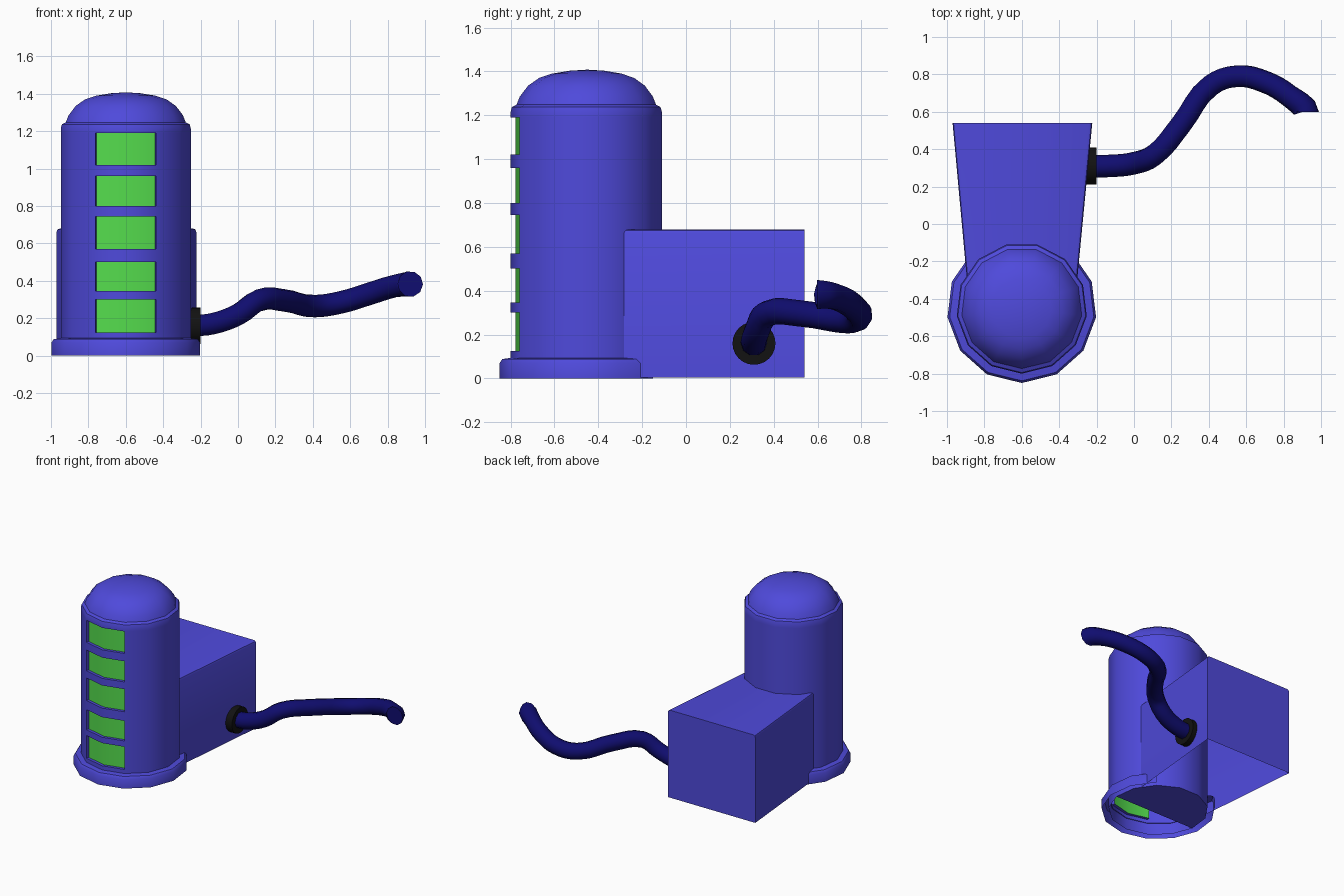
import bpy, bmesh, math
from mathutils import Vector, Matrix

cube = bpy.data.objects.get("Cube")
if cube:
    bpy.data.objects.remove(cube, do_unlink=True)

SIDES = 13
CENTRE = Vector((-0.6, -0.45, 0))


def material(name, rgb):
    m = bpy.data.materials.new(name)
    m.use_nodes = True
    m.diffuse_color = (*rgb, 1)
    bsdf = next(n for n in m.node_tree.nodes if n.type == 'BSDF_PRINCIPLED')
    bsdf.inputs["Base Color"].default_value = (*rgb, 1)
    return m


violet = material("violet_blue", (0.078, 0.068, 0.71))
green = material("bright_green", (0.09, 0.72, 0.075))
navy = material("navy", (0.005, 0.004, 0.16))
black = material("black", (0.006, 0.006, 0.006))


def finish(name, bm, mats, angle=40):
    mesh = bpy.data.meshes.new(name)
    bm.to_mesh(mesh)
    bm.free()
    obj = bpy.data.objects.new(name, mesh)
    bpy.context.collection.objects.link(obj)
    for m in mats:
        mesh.materials.append(m)
    bpy.ops.object.select_all(action='DESELECT')
    obj.select_set(True)
    bpy.context.view_layer.objects.active = obj
    bpy.ops.object.shade_smooth_by_angle(angle=math.radians(angle))
    return obj


def lathe(bm, profile, segments):
    """Turn (radius, z) points about the tower axis; column 0 starts at the front."""
    rings = []
    for r, z in profile:
        ring = []
        for i in range(SIDES):
            a = -math.pi / 2 + i * math.tau / SIDES
            ring.append(bm.verts.new(CENTRE + Vector((r * math.cos(a), r * math.sin(a), z))))
        rings.append(ring)
    columns = {}
    for i in segments:
        j = (i + 1) % SIDES
        columns[i] = [bm.faces.new((lo[i], lo[j], hi[j], hi[i]))
                      for lo, hi in zip(rings, rings[1:])]
    return rings, columns


# Tower with domed top; the two front columns carry the windows
windows = [(0.125, 0.30), (0.345, 0.50), (0.57, 0.745), (0.80, 0.96), (1.02, 1.19)]
heights = [0.005] + [z for w in windows for z in w] + [1.215]
dome = [(0.344, 1.237), (0.323, 1.248), (0.308, 1.285), (0.27, 1.335),
        (0.22, 1.37), (0.16, 1.39), (0.08, 1.403)]
bm = bmesh.new()
rings, columns = lathe(bm, [(0.35, z) for z in heights] + dome, range(SIDES))
tip = bm.verts.new(CENTRE + Vector((0, 0, 1.408)))
for i in range(SIDES):
    bm.faces.new((rings[-1][i], rings[-1][(i + 1) % SIDES], tip))
# Floor under the rear half only
bm.faces.new(list(reversed(rings[0][3:SIDES - 2])))
bm.normal_update()
for k in range(len(windows)):
    panes = [columns[0][2 * k + 1], columns[SIDES - 1][2 * k + 1]]
    bmesh.ops.inset_region(bm, faces=panes, thickness=0.0, depth=-0.022)
    for f in panes:
        f.material_index = 1
finish("tower", bm, [violet, green])

# Flange around the foot, left open where the rear housing joins
bm = bmesh.new()
lathe(bm, [(0.40, 0), (0.40, 0.07), (0.388, 0.088), (0.345, 0.094)],
      [i for i in range(SIDES) if i not in (5, 6, 7)])
finish("foot_flange", bm, [violet])

# Tapered rear housing, open underneath and toward the tower
bm = bmesh.new()
plan = [(-0.893, -0.30), (-0.97, 0.54), (-0.223, 0.54), (-0.304, -0.30)]
low = [bm.verts.new((x, y, 0.005)) for x, y in plan]
top = [bm.verts.new((x, y, 0.68)) for x, y in plan]
for i in range(3):
    bm.faces.new((low[i + 1], low[i], top[i], top[i + 1]))
bm.faces.new(list(reversed(top)))
bmesh.ops.recalc_face_normals(bm, faces=bm.faces)
roof = [f for f in bm.faces if all(v in top for v in f.verts)][0]
if roof.normal.z < 0:
    bmesh.ops.reverse_faces(bm, faces=bm.faces)
side_edges = [bm.edges.get((top[0], top[1])), bm.edges.get((top[2], top[3]))]
bmesh.ops.bevel(bm, geom=side_edges, offset=0.018, segments=2, profile=0.5,
                affect='EDGES')
finish("rear_housing", bm, [violet])

# Round cable socket on the housing side
bm = bmesh.new()
bmesh.ops.create_cone(bm, cap_ends=True, segments=24, radius1=0.098, radius2=0.098,
                      depth=0.06,
                      matrix=Matrix.Translation((-0.23, 0.31, 0.16))
                      @ Matrix.Rotation(math.pi / 2, 4, 'Y'))
finish("cable_socket", bm, [black])

# Cable: smooth path through a few points, squared off at its free end
path = [(-0.24, 0.31, 0.16), (-0.14, 0.31, 0.17), (0.0, 0.325, 0.22), (0.11, 0.37, 0.295),
        (0.25, 0.53, 0.295), (0.41, 0.74, 0.265), (0.55, 0.79, 0.285),
        (0.70, 0.76, 0.33), (0.83, 0.685, 0.37), (0.92, 0.598, 0.383)]
curve = bpy.data.curves.new("cable", 'CURVE')
curve.dimensions = '3D'
curve.bevel_depth = 0.06
curve.bevel_resolution = 3
curve.resolution_u = 4
curve.use_fill_caps = True
spline = curve.splines.new('BEZIER')
spline.bezier_points.add(len(path) - 1)
for p, co in zip(spline.bezier_points, path):
    p.co = co
    p.handle_left_type = p.handle_right_type = 'AUTO'
end = spline.bezier_points[-1]
end.handle_left_type = end.handle_right_type = 'FREE'
end.handle_left = end.co + Vector((0, 0.03, 0))
end.handle_right = end.co - Vector((0, 0.03, 0))
end.radius = 1.15
curve.materials.append(navy)
cable = bpy.data.objects.new("cable", curve)
bpy.context.collection.objects.link(cable)
